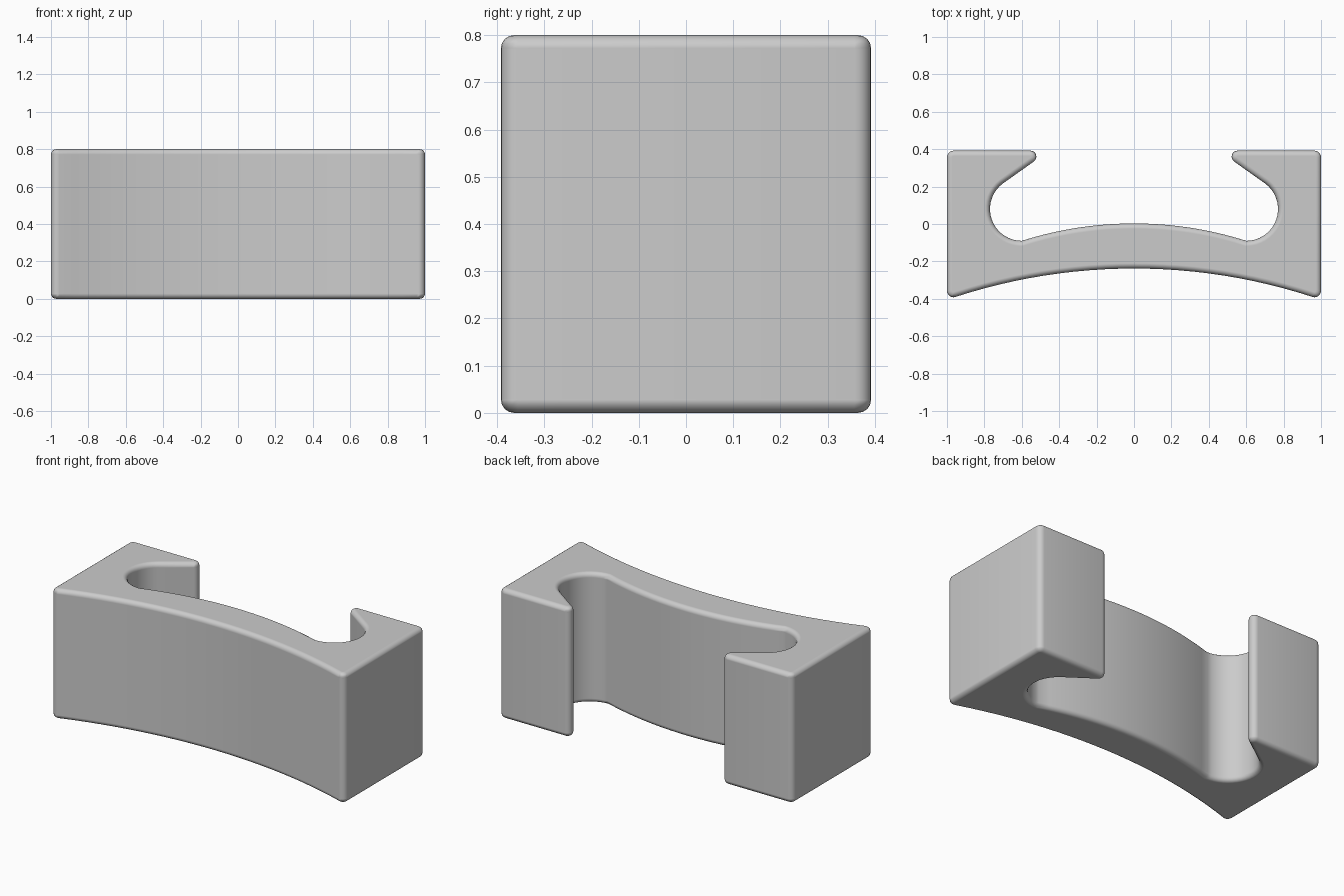
import bpy, bmesh
from math import cos, sin, radians

cube = bpy.data.objects.get("Cube")
if cube:
    bpy.data.objects.remove(cube)

HEIGHT = 0.8


def arc(cx, cy, r, start, end, steps):
    """Points on a circular arc, angles in degrees."""
    angles = [radians(start + (end - start) * i / steps) for i in range(steps + 1)]
    return [(cx + r * cos(a), cy + r * sin(a)) for a in angles]


def bow(top, sag, width, steps):
    """Points on a shallow circular arch from the middle out to x = width."""
    r = (width ** 2 + sag ** 2) / (2 * sag)
    xs = [width * i / steps for i in range(steps + 1)]
    return [(x, top - r + (r * r - x * x) ** 0.5) for x in xs]


# Left half of the plan outline, from front middle round to back middle
half = bow(-0.238, 0.152, 0.955, 12)                 # curved front
half += arc(0.965, -0.357, 0.035, 270, 360, 5)       # front corner
half += arc(0.965, 0.357, 0.035, 0, 90, 5)           # back corner
half += arc(0.554, 0.36, 0.032, 90, 233, 8)          # lip of the hook
half += arc(0.6, 0.08, 0.17, 53, -90, 18)            # round pocket
half += bow(0.003, 0.093, 0.6, 10)[::-1][1:]         # curved inner wall

# Mirror the half and extrude it upwards
outline = half + [(-x, y) for x, y in half[-2:0:-1]]
bm = bmesh.new()
base = bm.faces.new([bm.verts.new((x, y, 0)) for x, y in outline])
ext = bmesh.ops.extrude_face_region(bm, geom=[base], use_keep_orig=True)
top = [v for v in ext["geom"] if isinstance(v, bmesh.types.BMVert)]
bmesh.ops.translate(bm, verts=top, vec=(0, 0, HEIGHT))
bmesh.ops.recalc_face_normals(bm, faces=bm.faces)
mesh = bpy.data.meshes.new("curved_bracket")
bm.to_mesh(mesh)
bm.free()
bracket = bpy.data.objects.new("curved_bracket", mesh)
bpy.context.collection.objects.link(bracket)

# Plain grey
grey = bpy.data.materials.new("light_grey")
grey.use_nodes = True
colour = (0.6, 0.6, 0.6, 1)
grey.diffuse_color = colour
grey.node_tree.nodes["Principled BSDF"].inputs["Base Color"].default_value = colour
mesh.materials.append(grey)

# Smooth shading and rounded rims at top and bottom
bpy.ops.object.select_all(action="DESELECT")
bracket.select_set(True)
bpy.context.view_layer.objects.active = bracket
bpy.ops.object.shade_smooth_by_angle(angle=radians(40))
for edge in mesh.edges:
    if abs(mesh.vertices[edge.vertices[0]].co.z - mesh.vertices[edge.vertices[1]].co.z) < 0.01:
        edge.use_edge_sharp = False
rim = bracket.modifiers.new("rounded_rims", "BEVEL")
rim.width = 0.028
rim.segments = 4
rim.limit_method = "ANGLE"
rim.angle_limit = radians(60)
rim.use_clamp_overlap = False
rim.harden_normals = True
